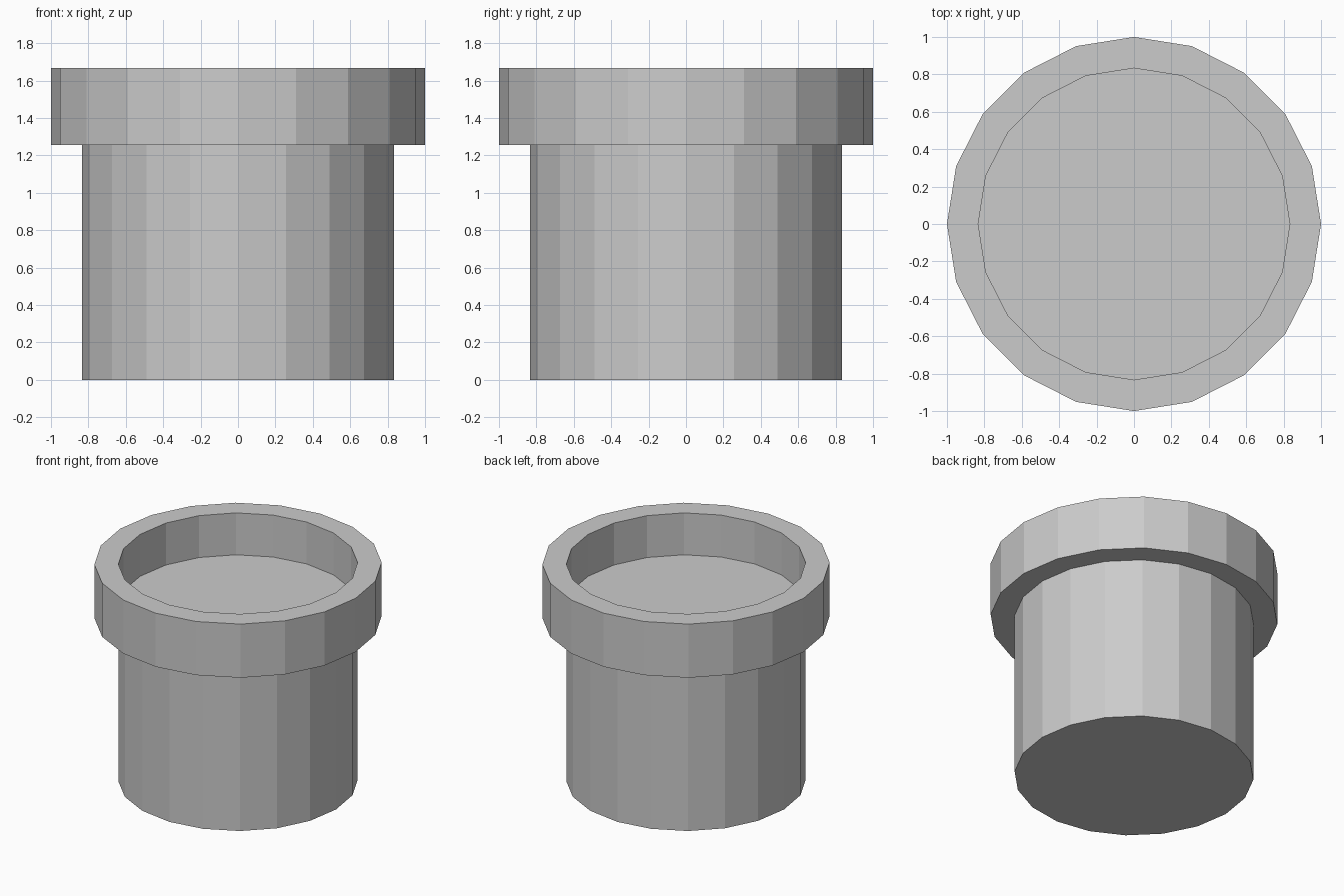
import bpy, bmesh
from math import cos, sin, pi

if "Cube" in bpy.data.objects:
    bpy.data.objects.remove(bpy.data.objects["Cube"])

SIDES = 20
# Half profile (radius, height) from base outward, over the rim, down to the recessed floor
PROFILE = [(0.833, 0), (0.833, 1.255), (1.0, 1.255), (1.0, 1.667),
           (0.833, 1.667), (0.833, 1.345)]

bm = bmesh.new()
rings = [[bm.verts.new((r * cos(2 * pi * i / SIDES), r * sin(2 * pi * i / SIDES), z))
          for i in range(SIDES)] for r, z in PROFILE]

# Walls between successive rings
for a, b in zip(rings, rings[1:]):
    for i in range(SIDES):
        j = (i + 1) % SIDES
        bm.faces.new((a[i], a[j], b[j], b[i]))

# Closed base and recessed floor
bm.faces.new(rings[0][::-1])
bm.faces.new(rings[-1])
bmesh.ops.recalc_face_normals(bm, faces=bm.faces)

mesh = bpy.data.meshes.new("rimmed_pipe")
bm.to_mesh(mesh)
bm.free()
bpy.context.collection.objects.link(bpy.data.objects.new("rimmed_pipe", mesh))
